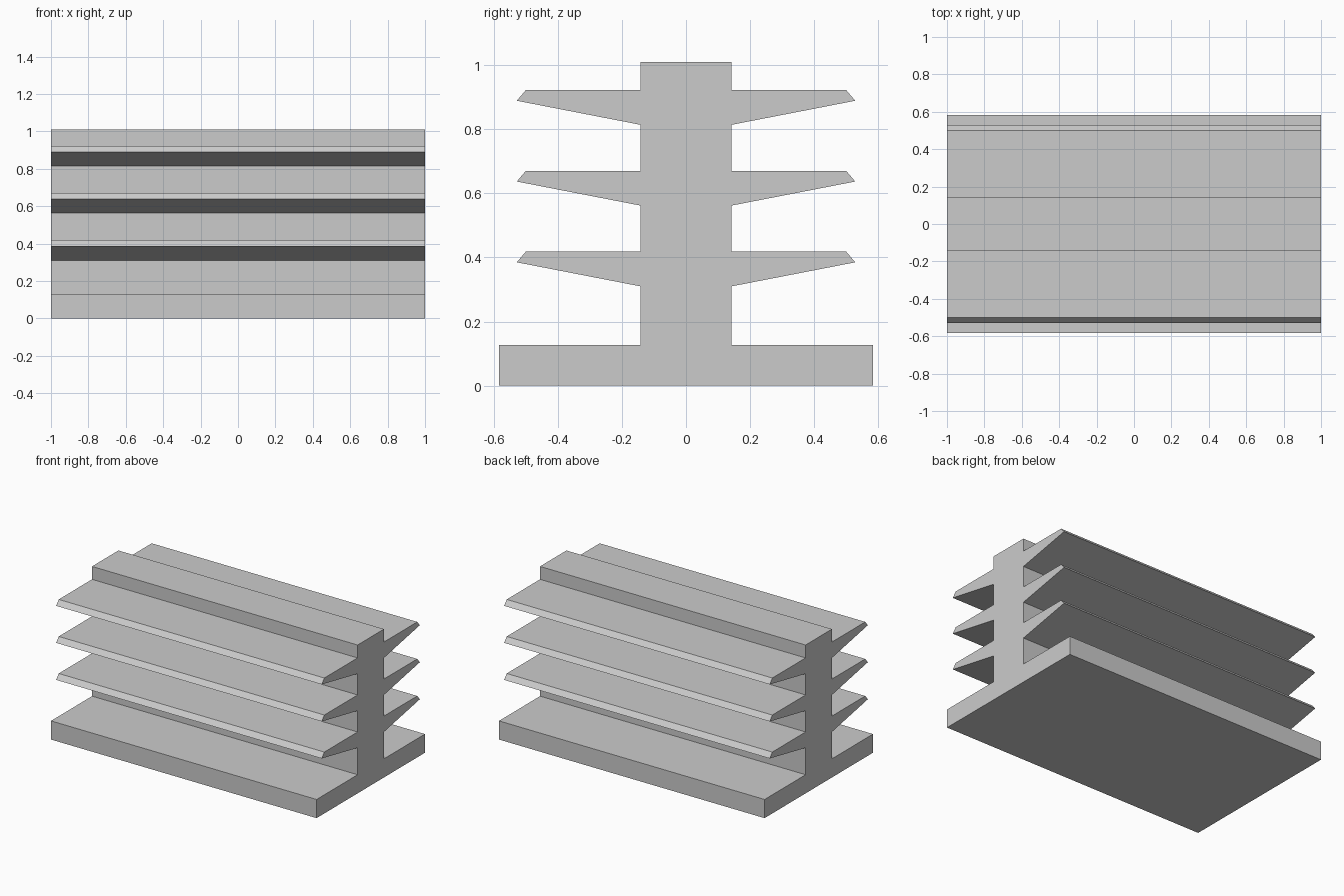
import bpy
import bmesh

default = bpy.data.objects.get("Cube")
if default:
    bpy.data.objects.remove(default, do_unlink=True)

HALF_LENGTH = 1.0
STEM, BASE, TOP = 0.142, 0.583, 1.01
FIN_ROOTS = [0.31, 0.562, 0.814]

# Plain grey metal
grey = bpy.data.materials.new("grey_metal")
grey.use_nodes = True
colour = (0.6, 0.6, 0.6, 1)
grey.diffuse_color = colour
grey.node_tree.nodes["Principled BSDF"].inputs["Base Color"].default_value = colour

# Half of the cross-section (y, z): base plate, then fins up the stem
half = [(BASE, 0), (BASE, 0.127), (STEM, 0.127)]
for z in FIN_ROOTS:
    half += [(STEM, z), (0.528, z + 0.075), (0.5, z + 0.108), (STEM, z + 0.108)]
half.append((STEM, TOP))
profile = half + [(-y, z) for y, z in reversed(half)]

# Extrude the mirrored cross-section along x
bm = bmesh.new()
section = bm.faces.new([bm.verts.new((-HALF_LENGTH, y, z)) for y, z in profile])
extruded = bmesh.ops.extrude_face_region(bm, geom=[section], use_keep_orig=True)
moved = [v for v in extruded["geom"] if isinstance(v, bmesh.types.BMVert)]
bmesh.ops.translate(bm, verts=moved, vec=(2 * HALF_LENGTH, 0, 0))
bmesh.ops.recalc_face_normals(bm, faces=bm.faces)

mesh = bpy.data.meshes.new("finned_rail")
bm.to_mesh(mesh)
bm.free()
mesh.materials.append(grey)
bpy.context.collection.objects.link(bpy.data.objects.new("finned_rail", mesh))
